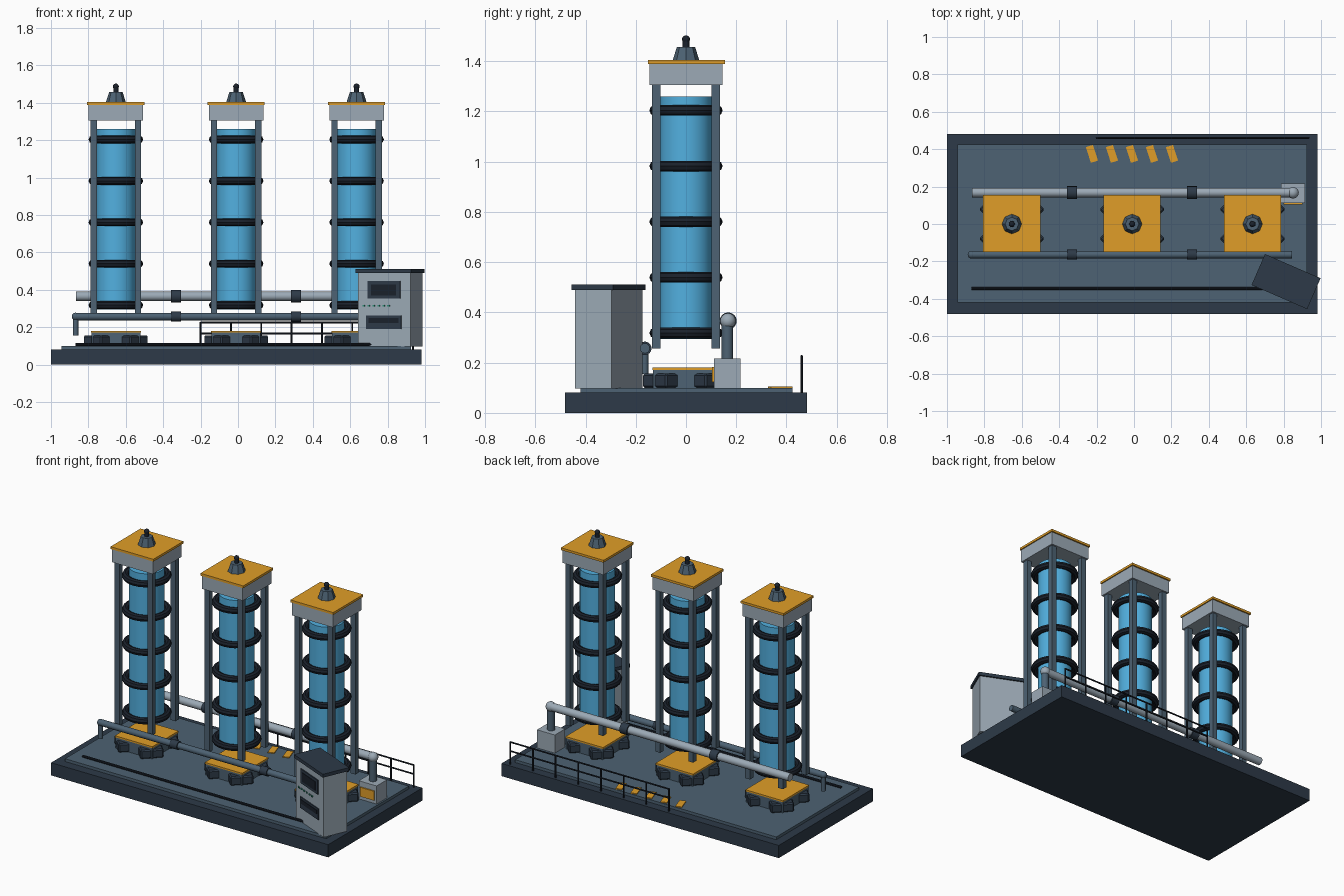
import bpy, math
from mathutils import Vector, Matrix

if "Cube" in bpy.data.objects:
    bpy.data.objects.remove(bpy.data.objects["Cube"])


def mat(name, hexcol):
    m = bpy.data.materials.new(name)
    rgb = [int(hexcol[i:i + 2], 16) / 255 for i in (0, 2, 4)]
    m.diffuse_color = [c / 12.92 if c < 0.04 else ((c + 0.055) / 1.055) ** 2.4 for c in rgb] + [1]
    m.use_nodes = True
    m.node_tree.nodes["Principled BSDF"].inputs["Base Color"].default_value = m.diffuse_color
    return m


DARK, SLATE = mat("dark_steel", "2D3A48"), mat("slate", "4D6273")
BLACK, GREY = mat("black_rubber", "1A212B"), mat("light_grey", "9CAAB6")
BLUE, ORANGE = mat("blue_tank", "52B0E0"), mat("orange", "E09E28")
GREEN = mat("green_lamp", "2F8F78")


def finish(name, m, bevel=0, smooth=False):
    o = bpy.context.object
    o.name = name
    o.data.materials.append(m)
    if bevel:
        b = o.modifiers.new("bevel", 'BEVEL')
        b.width, b.segments = bevel, 1
    if smooth:
        bpy.ops.object.shade_smooth_by_angle(angle=math.radians(40))
    return o


def box(name, m, c, size, rot=0, bevel=0):
    bpy.ops.mesh.primitive_cube_add(size=1, location=c, rotation=(0, 0, rot))
    o = bpy.context.object
    o.scale = size
    bpy.ops.object.transform_apply(location=False, rotation=False, scale=True)
    return finish(name, m, bevel)


def rod(name, m, a, b, r1, r2=None, sides=16, smooth=True):
    a, b = Vector(a), Vector(b)
    d = b - a
    bpy.ops.mesh.primitive_cone_add(vertices=sides, radius1=r1, radius2=r1 if r2 is None else r2,
                                    depth=d.length, location=(a + b) / 2,
                                    rotation=d.to_track_quat('Z', 'Y').to_euler())
    return finish(name, m, 0, smooth)


def ball(name, m, c, r):
    bpy.ops.mesh.primitive_uv_sphere_add(segments=16, ring_count=8, radius=r, location=c)
    return finish(name, m, 0, True)


# Base slab and deck
box("base_slab", DARK, (-0.009, 0, 0.041), (1.982, 0.962, 0.082))
box("deck", SLATE, (-0.009, 0.002, 0.09), (1.868, 0.845, 0.02))

# Three identical towers
for n, x in enumerate((-0.653, -0.01, 0.634)):
    t = f"tower{n + 1}_"
    box(t + "plinth", SLATE, (x, 0, 0.135), (0.262, 0.262, 0.072))
    box(t + "plinth_plate", ORANGE, (x, 0, 0.176), (0.268, 0.268, 0.01))
    for k in range(4):
        a = math.radians(45 + 90 * k)
        box(t + "foot_block", DARK, (x + 0.135 * math.cos(a), 0.135 * math.sin(a), 0.128),
            (0.09, 0.138, 0.058), a, 0.008)
    rod(t + "tank", BLUE, (x, 0, 0.295), (x, 0, 1.26), 0.104, sides=24)
    for i in range(5):
        bpy.ops.mesh.primitive_torus_add(major_segments=24, minor_segments=8, major_radius=0.125,
                                         minor_radius=0.021, location=(x, 0, 0.318 + 0.2215 * i))
        finish(t + "ring", BLACK, 0, True)
    for sx in (-1, 1):
        for sy in (-1, 1):
            box(t + "post", SLATE, (x + 0.118 * sx, 0.118 * sy, 0.781), (0.034, 0.034, 1.05))
    box(t + "head", GREY, (x, 0, 1.347), (0.292, 0.292, 0.085))
    box(t + "roof_plate", ORANGE, (x, 0.002, 1.397), (0.306, 0.306, 0.015))
    rod(t + "vent", SLATE, (x, 0, 1.404), (x, 0, 1.457), 0.053, 0.036, 8, False)
    rod(t + "vent_stem", BLACK, (x, 0, 1.455), (x, 0, 1.487), 0.014, sides=10)
    ball(t + "vent_tip", BLACK, (x, 0, 1.487), 0.016)

# Rear supply pipe, elbow and pump box
rod("rear_pipe", GREY, (-0.865, 0.168, 0.366), (0.85, 0.168, 0.366), 0.025)
ball("rear_elbow", GREY, (0.85, 0.167, 0.366), 0.031)
rod("rear_downpipe", SLATE, (0.85, 0.165, 0.21), (0.85, 0.165, 0.366), 0.023)
box("pump_box", GREY, (0.85, 0.164, 0.158), (0.128, 0.106, 0.118))
box("pump_panel", ORANGE, (0.85, 0.108, 0.152), (0.1, 0.01, 0.06))

# Front return pipe with drop
rod("front_pipe", SLATE, (-0.868, -0.164, 0.257), (0.845, -0.164, 0.257), 0.02)
ball("front_elbow", SLATE, (-0.868, -0.164, 0.257), 0.021)
rod("front_drop", SLATE, (-0.868, -0.164, 0.155), (-0.868, -0.164, 0.257), 0.014)

# Pipe couplings
for x in (-0.332, 0.31):
    rod("rear_coupling", DARK, (x - 0.026, 0.168, 0.366), (x + 0.026, 0.168, 0.366), 0.034)
    rod("front_coupling", DARK, (x - 0.026, -0.164, 0.257), (x + 0.026, -0.164, 0.257), 0.027)

# Cable along the front
rod("front_cable", BLACK, (-0.868, -0.345, 0.108), (0.72, -0.345, 0.108), 0.008, sides=8)

# Floor warning stripes
for i in range(5):
    box("floor_stripe", ORANGE, (-0.225 + 0.107 * i, 0.375, 0.102), (0.04, 0.088, 0.007), math.radians(18))

# Rear handrail
for z in (0.167, 0.225):
    rod("handrail", BLACK, (-0.2, 0.46, z), (0.935, 0.46, z), 0.005, sides=8)
for i in range(8):
    x = -0.2 + 1.135 * i / 7
    rod("handrail_post", BLACK, (x, 0.46, 0.08), (x, 0.46, 0.228), 0.005, sides=8)

# Control cabinet, turned towards the front left
ANG = math.radians(-23.5)
TURN = Matrix.Rotation(ANG, 3, 'Z')


def cab(name, m, c, size):
    box(name, m, Vector((0.813, -0.308, 0)) + TURN @ Vector(c), size, ANG)


cab("cabinet_body", GREY, (0, 0, 0.294), (0.306, 0.16, 0.392))
cab("cabinet_roof", DARK, (0, 0, 0.501), (0.324, 0.18, 0.022))
cab("screen_frame", DARK, (0, -0.081, 0.4), (0.19, 0.012, 0.092))
cab("screen", BLACK, (0, -0.086, 0.4), (0.145, 0.008, 0.058))
cab("lower_panel", DARK, (0, -0.081, 0.227), (0.205, 0.01, 0.072))
cab("lower_slot", BLACK, (0, -0.085, 0.237), (0.175, 0.008, 0.026))
for i in range(6):
    cab("indicator_lamp", GREEN, (-0.118 + 0.029 * i, -0.081, 0.315), (0.013, 0.008, 0.009))
